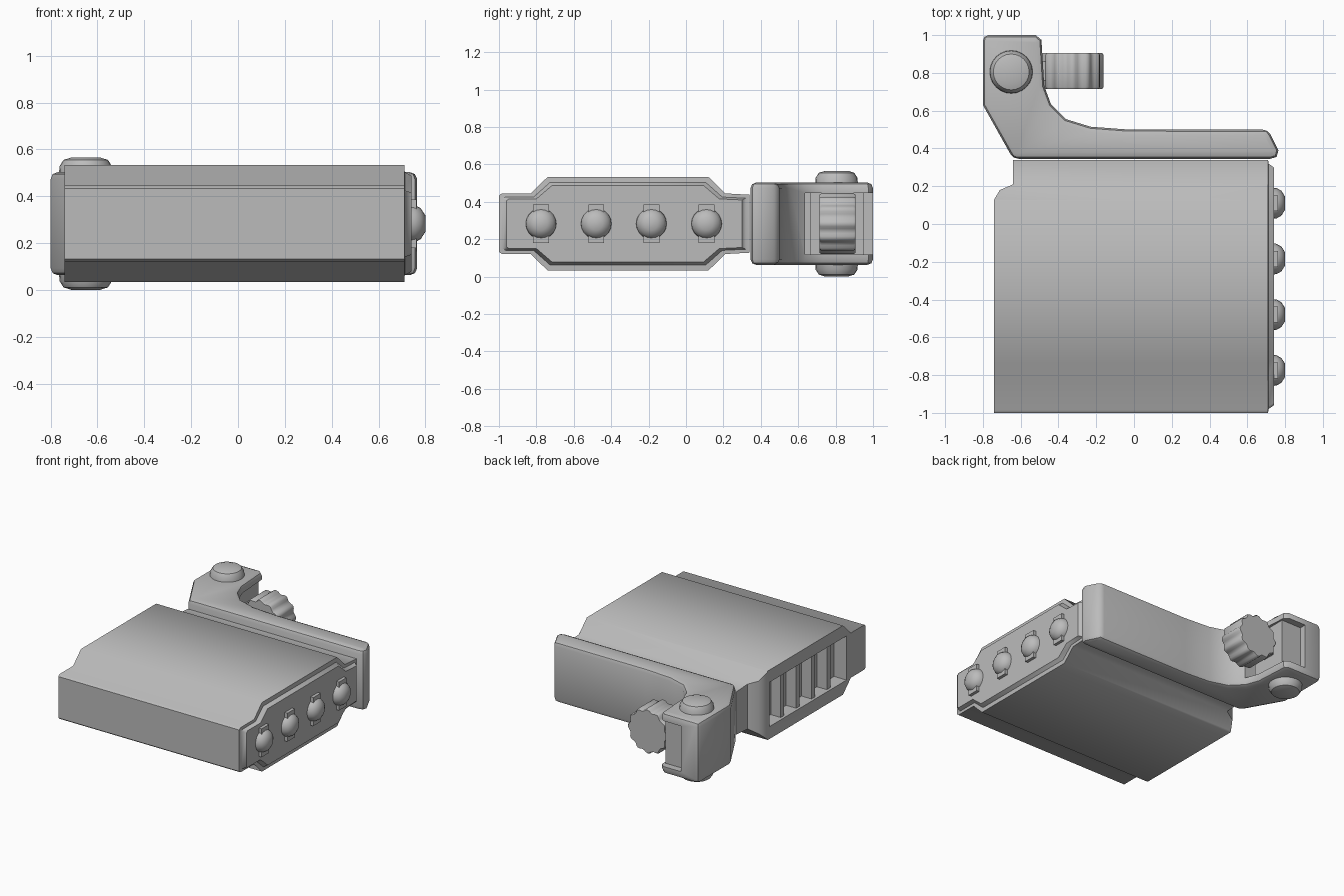
import bpy, bmesh, math
from mathutils import Matrix

cube = bpy.data.objects.get("Cube")
if cube:
    bpy.data.objects.remove(cube, do_unlink=True)

MID = 0.283  # height of the horizontal symmetry plane

grey = bpy.data.materials.new("metal_grey")
grey.use_nodes = True
colour = (0.5, 0.5, 0.5, 1)
grey.diffuse_color = colour
grey.node_tree.nodes["Principled BSDF"].inputs["Base Color"].default_value = colour


def finish(name, bm):
    bmesh.ops.recalc_face_normals(bm, faces=bm.faces)
    mesh = bpy.data.meshes.new(name)
    bm.to_mesh(mesh)
    bm.free()
    mesh.materials.append(grey)
    obj = bpy.data.objects.new(name, mesh)
    bpy.context.collection.objects.link(obj)
    return obj


def loft(name, rings):
    """Skin a list of closed rings and cap both ends."""
    bm = bmesh.new()
    loops = [[bm.verts.new(p) for p in ring] for ring in rings]
    for a, b in zip(loops, loops[1:]):
        for i in range(len(a)):
            j = (i + 1) % len(a)
            bm.faces.new((a[i], a[j], b[j], b[i]))
    bm.faces.new(loops[0])
    bm.faces.new(loops[-1])
    return finish(name, bm)


def box(name, x, y, z):
    bm = bmesh.new()
    size = [b - a for a, b in (x, y, z)]
    mid = [(a + b) / 2 for a, b in (x, y, z)]
    bmesh.ops.create_cube(bm, size=1, matrix=Matrix.Translation(mid) @ Matrix.Diagonal((*size, 1)))
    return finish(name, bm)


def apply(obj, kind, **settings):
    bpy.context.view_layer.objects.active = obj
    mod = obj.modifiers.new(kind, kind)
    for key, value in settings.items():
        setattr(mod, key, value)
    bpy.ops.object.modifier_apply(modifier=mod.name)


def cut(obj, cutter):
    apply(obj, "BOOLEAN", operation="DIFFERENCE", solver="EXACT", object=cutter)
    bpy.data.objects.remove(cutter, do_unlink=True)


def smooth(obj, angle):
    bpy.ops.object.select_all(action="DESELECT")
    obj.select_set(True)
    bpy.context.view_layer.objects.active = obj
    bpy.ops.object.shade_smooth_by_angle(angle=math.radians(angle))


# Main body: symmetric side profile run along x, with a stepped right end
upper = [(-1, 0.15), (-0.985, 0.162), (-0.83, 0.162), (-0.74, 0.25),
         (0.12, 0.25), (0.21, 0.162), (0.34, 0.155)]
profile = upper + [(y, -h) for y, h in reversed(upper)]


def section(x, sy=1, sz=1):
    return [(x, -0.33 + (y + 0.33) * sy, MID + h * sz) for y, h in profile]


body = loft("body", [section(-0.74), section(0.71), section(0.712, 0.97, 0.88),
                     section(0.74, 0.94, 0.82)])

# Rear left corner is cut back to a narrow neck
corner = [(-0.8, 0.09), (-0.74, 0.13), (-0.71, 0.18), (-0.64, 0.21), (-0.64, 0.4), (-0.8, 0.4)]
cut(body, loft("corner_cutter", [[(x, y, z) for x, y in corner] for z in (-0.1, 0.7)]))

# Finned recess in the left end
cut(body, box("recess_cutter", (-0.8, -0.64), (-0.78, 0.1), (MID - 0.16, MID + 0.16)))
smooth(body, 50)
for i in range(4):
    y = -0.604 + i * 0.176
    box(f"recess_fin_{i + 1}", (-0.72, -0.63), (y - 0.02, y + 0.02), (MID - 0.165, MID + 0.165))

# Clamp arm along the back with a block at the left
outline = [(-0.64, 0.345), (-0.8, 0.63), (-0.8, 1), (-0.52, 1), (-0.49, 0.975),
           (-0.475, 0.73), (-0.44, 0.635), (-0.36, 0.555), (-0.23, 0.515), (-0.03, 0.5),
           (0.71, 0.5), (0.73, 0.46), (0.765, 0.39), (0.755, 0.355), (0.72, 0.345)]
spread = [(0.97, 0.18), (1, 0.22)]
clamp = loft("clamp_arm", [[(x, y, z) for x, y in outline] for z in (MID - 0.22, MID + 0.22)])
apply(clamp, "BEVEL", width=0.03, segments=2, limit_method="ANGLE", angle_limit=math.radians(60))
cut(clamp, box("fork_cutter", (-0.66, -0.3), (0.635, 1.1), (MID - 0.165, MID + 0.165)))
smooth(clamp, 40)
box("fork_insert", (-0.67, -0.5), (0.665, 0.95), (MID - 0.17, MID + 0.17))

# Pivot screw heads above and below the fork
for label, s in (("top", 1), ("bottom", -1)):
    rings = []
    for r, h in ((0.115, 0.2), (0.112, 0.245), (0.095, 0.272), (0.06, 0.283)):
        rings.append([(-0.65 + r * math.cos(a), 0.805 + r * math.sin(a), MID + s * h)
                      for a in (math.tau * k / 24 for k in range(24))])
    smooth(loft(f"screw_head_{label}", rings), 40)

# Fluted tightening knob and its rod
rings = []
for y, scale in ((0.715, 0.96), (0.725, 1), (0.895, 1), (0.905, 0.96)):
    ring = []
    for k in range(72):
        a = math.tau * k / 72
        r = (0.155 + 0.008 * math.cos(12 * a)) * scale
        ring.append((-0.325 + r * math.cos(a), y, MID + r * math.sin(a)))
    rings.append(ring)
smooth(loft("knob", rings), 50)
box("knob_rod", (-0.55, -0.35), (0.76, 0.86), (MID - 0.06, MID + 0.06))

# Row of domed studs with retaining tabs on the right end
for i in range(4):
    y = -0.775 + i * 0.295
    rings = []
    for r, x in ((0.083, 0.73), (0.08, 0.755), (0.066, 0.78), (0.035, 0.8)):
        rings.append([(x, y + r * math.cos(a), MID + r * math.sin(a))
                      for a in (math.tau * k / 20 for k in range(20))])
    smooth(loft(f"stud_{i + 1}", rings), 60)
    box(f"stud_tab_{i + 1}", (0.73, 0.762), (y - 0.042, y + 0.042), (MID - 0.103, MID + 0.103))
